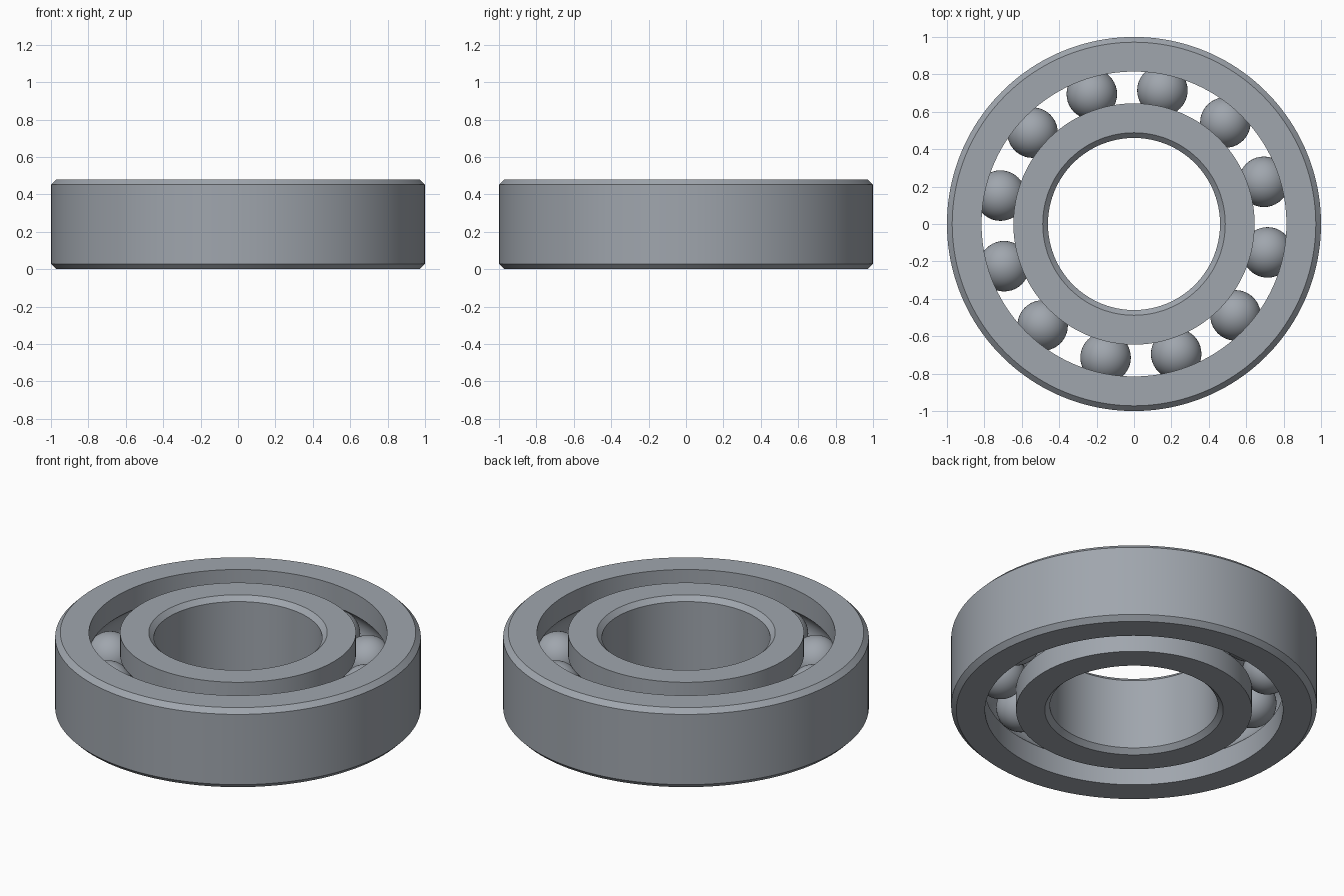
import bpy
import bmesh
import math

cube = bpy.data.objects.get("Cube")
if cube:
    bpy.data.objects.remove(cube, do_unlink=True)

HEIGHT = 0.48
MID = HEIGHT / 2
CHAMFER = 0.028
PITCH = 0.73            # radius of the ball circle
BALL = 0.135
GROOVE = 0.137
BALLS = 12
SEGMENTS = 160

steel = bpy.data.materials.new("steel grey")
steel.use_nodes = True
colour = (0.35, 0.38, 0.42, 1)
steel.diffuse_color = colour
steel.node_tree.nodes["Principled BSDF"].inputs["Base Color"].default_value = colour


def finish(name, bm):
    """Turn a bmesh into a smooth, steel object with sharp edges kept."""
    bmesh.ops.recalc_face_normals(bm, faces=bm.faces)
    mesh = bpy.data.meshes.new(name)
    bm.to_mesh(mesh)
    bm.free()
    mesh.materials.append(steel)
    obj = bpy.data.objects.new(name, mesh)
    bpy.context.collection.objects.link(obj)
    bpy.ops.object.select_all(action='DESELECT')
    obj.select_set(True)
    bpy.context.view_layer.objects.active = obj
    bpy.ops.object.shade_smooth_by_angle(angle=math.radians(30))
    return obj


def race(name, plain, shoulder):
    """Revolve a ring: chamfered wall at 'plain', grooved wall at 'shoulder'."""
    side = 1 if plain > shoulder else -1
    cut = plain - side * CHAMFER
    profile = [(cut, 0), (plain, CHAMFER), (plain, HEIGHT - CHAMFER),
               (cut, HEIGHT), (shoulder, HEIGHT)]
    # Ball groove, an arc about the ball centre
    reach = math.acos(abs(shoulder - PITCH) / GROOVE)
    steps = 16
    for i in range(steps + 1):
        a = reach * (1 - 2 * i / steps)
        profile.append((PITCH + side * GROOVE * math.cos(a),
                        MID + GROOVE * math.sin(a)))
    profile.append((shoulder, 0))

    bm = bmesh.new()
    verts = [bm.verts.new((r, 0, z)) for r, z in profile]
    edges = [bm.edges.new((v, verts[i - 1])) for i, v in enumerate(verts)]
    bmesh.ops.spin(bm, geom=verts + edges, cent=(0, 0, 0), axis=(0, 0, 1),
                   angle=math.tau, steps=SEGMENTS, use_merge=True)
    bmesh.ops.remove_doubles(bm, verts=bm.verts, dist=0.0001)
    return finish(name, bm)


race("outer_ring", 1.0, 0.815)
race("inner_ring", 0.46, 0.645)

# Balls evenly spaced between the rings
for i in range(BALLS):
    angle = math.radians(18) + math.tau * i / BALLS
    bm = bmesh.new()
    bmesh.ops.create_uvsphere(bm, u_segments=40, v_segments=24, radius=BALL)
    ball = finish(f"ball_{i + 1}", bm)
    ball.location = (PITCH * math.cos(angle), PITCH * math.sin(angle), MID)
